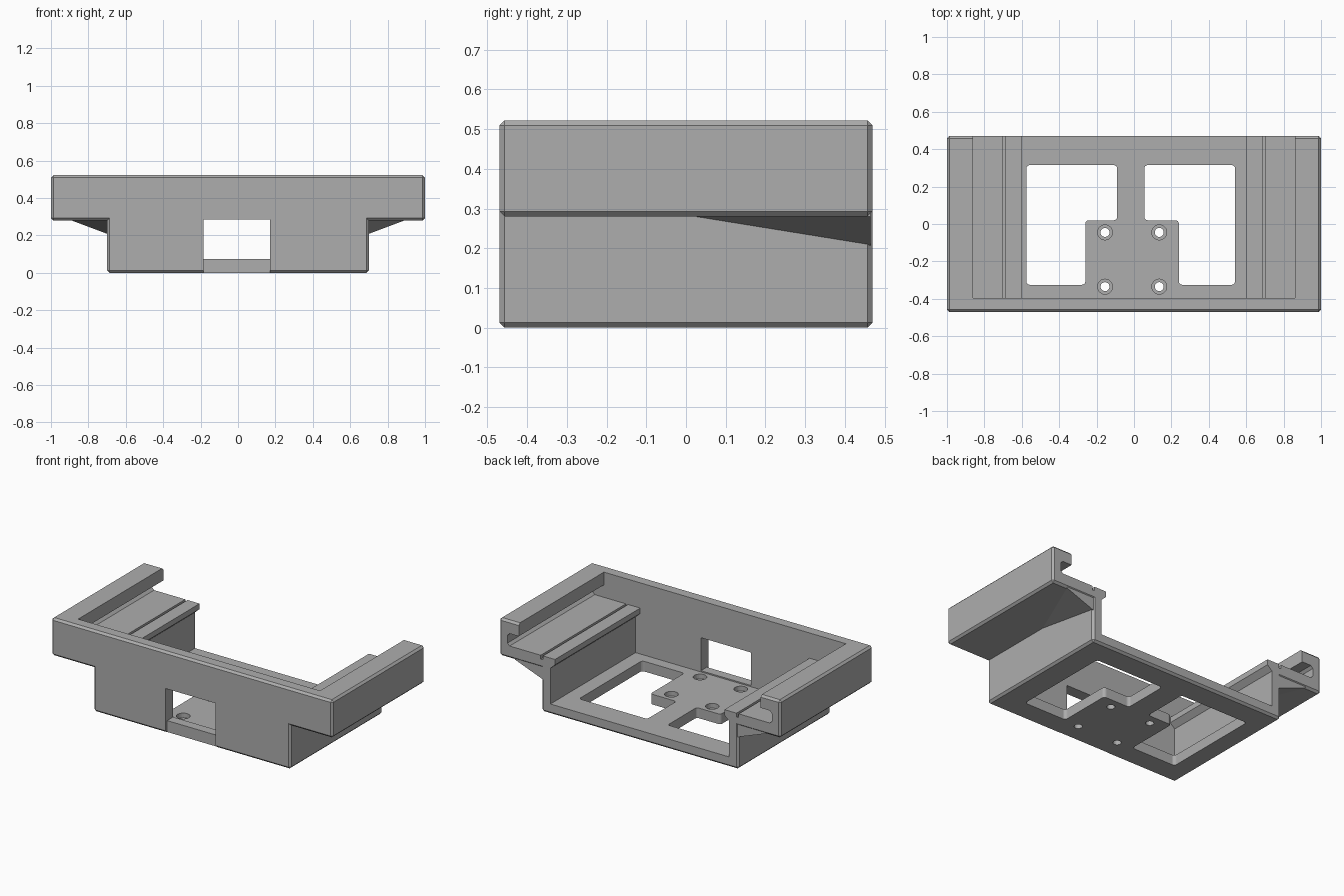
import bpy
import bmesh
from mathutils import Vector

cube = bpy.data.objects.get("Cube")
if cube:
    bpy.data.objects.remove(cube, do_unlink=True)

grey = bpy.data.materials.new("plain grey")
grey.use_nodes = True
colour = (0.42, 0.42, 0.42, 1)
grey.diffuse_color = colour
grey.node_tree.nodes["Principled BSDF"].inputs["Base Color"].default_value = colour


def finish(bm, name):
    bmesh.ops.recalc_face_normals(bm, faces=bm.faces)
    mesh = bpy.data.meshes.new(name)
    bm.to_mesh(mesh)
    bm.free()
    mesh.materials.append(grey)
    obj = bpy.data.objects.new(name, mesh)
    bpy.context.collection.objects.link(obj)
    return obj


def prism(name, outline, axis, start, end, chamfer=0, rounding=0):
    """Extrude a 2D outline along y or z, with optional softened edges."""
    bm = bmesh.new()
    place = (lambda a, b: (a, start, b)) if axis == "y" else (lambda a, b: (a, b, start))
    face = bm.faces.new([bm.verts.new(place(a, b)) for a, b in outline])
    step = Vector((0, end - start, 0) if axis == "y" else (0, 0, end - start))
    top = bmesh.ops.extrude_face_region(bm, geom=[face], use_keep_orig=True)
    bmesh.ops.translate(bm, vec=step, verts=[v for v in top["geom"] if isinstance(v, bmesh.types.BMVert)])
    bmesh.ops.recalc_face_normals(bm, faces=bm.faces)
    if chamfer:
        edges = [e for e in bm.edges if e.is_convex]
        bmesh.ops.bevel(bm, geom=edges, offset=chamfer, segments=1, affect="EDGES", profile=0.5)
    if rounding:
        edges = [e for e in bm.edges
                 if abs((e.verts[0].co - e.verts[1].co).normalized().dot(step.normalized())) > 0.99]
        bmesh.ops.bevel(bm, geom=edges, offset=rounding, segments=4, affect="EDGES", profile=0.5)
    return finish(bm, name)


def box(name, x0, x1, y0, y1, z0, z1):
    return prism(name, [(x0, y0), (x1, y0), (x1, y1), (x0, y1)], "z", z0, z1)


def cylinder(name, x, y, radius, z0, z1):
    bm = bmesh.new()
    bmesh.ops.create_cone(bm, cap_ends=True, segments=24, radius1=radius, radius2=radius, depth=z1 - z0)
    bmesh.ops.translate(bm, vec=(x, y, (z0 + z1) / 2), verts=bm.verts)
    return finish(bm, name)


def combine(target, tool, operation):
    """Apply one boolean and remove the helper."""
    tool.hide_render = True
    mod = target.modifiers.new("combine", "BOOLEAN")
    mod.operation, mod.solver, mod.object = operation, "EXACT", tool
    graph = bpy.context.evaluated_depsgraph_get()
    mesh = bpy.data.meshes.new_from_object(target.evaluated_get(graph))
    target.modifiers.clear()
    target.data = mesh
    bpy.data.objects.remove(tool, do_unlink=True)


def mirrored(half):
    return half + [(-x, z) for x, z in reversed(half)]


# Chamfered outer block with overhanging wings
body = prism("bracket_body", mirrored([(0.7, 0), (0.7, 0.28), (1, 0.28), (1, 0.522)]),
             "y", -0.47, 0.47, chamfer=0.013)

# Interior channel: floor, hooked walls, grooves, shelves and lipped slots
FLOOR = 0.065
channel = mirrored([
    (0.635, FLOOR), (0.635, 0.295), (0.602, 0.325), (0.602, 0.36),
    (0.688, 0.36), (0.688, 0.335), (0.704, 0.335), (0.704, 0.36),
    (0.925, 0.36), (0.94, 0.375), (0.94, 0.425), (0.925, 0.44),
    (0.86, 0.44), (0.86, 0.7)])
combine(body, prism("channel_cutter", channel, "y", -0.395, 0.6), "DIFFERENCE")

# Sloping gussets under the rear of the wings
for side in (1, -1):
    bm = bmesh.new()
    inner, back, under = 0.69, 0.465, 0.288
    a, b, c, d, e, f = [bm.verts.new((side * x, y, z)) for x, y, z in (
        (inner, 0, under), (inner, back, under), (inner, back, 0.205),
        (0.89, back, under), (inner, 0, 0.28), (0.89, back, 0.28))]
    bmesh.ops.convex_hull(bm, input=[a, b, c, d, e, f])
    combine(body, finish(bm, "gusset"), "UNION")

# L-shaped floor openings
for xo, xi, xp in ((-0.575, -0.09, -0.26), (0.54, 0.055, 0.24)):
    outline = [(xo, -0.325), (xp, -0.325), (xp, 0.02), (xi, 0.02), (xi, 0.315), (xo, 0.315)]
    combine(body, prism("opening_cutter", outline, "z", -0.1, 0.2, rounding=0.018), "DIFFERENCE")

# Front window with a sill set back from the front face
combine(body, box("window_cutter", -0.185, 0.17, -0.6, -0.36, FLOOR + 0.008, 0.285), "DIFFERENCE")
combine(body, box("sill_cutter", -0.185, 0.17, -0.6, -0.455, -0.1, 0.2), "DIFFERENCE")

# Counterbored screw holes
for x in (-0.155, 0.135):
    for y in (-0.045, -0.335):
        combine(body, cylinder("hole_cutter", x, y, 0.024, -0.1, 0.2), "DIFFERENCE")
        combine(body, cylinder("counterbore_cutter", x, y, 0.04, 0.035, 0.15), "DIFFERENCE")
